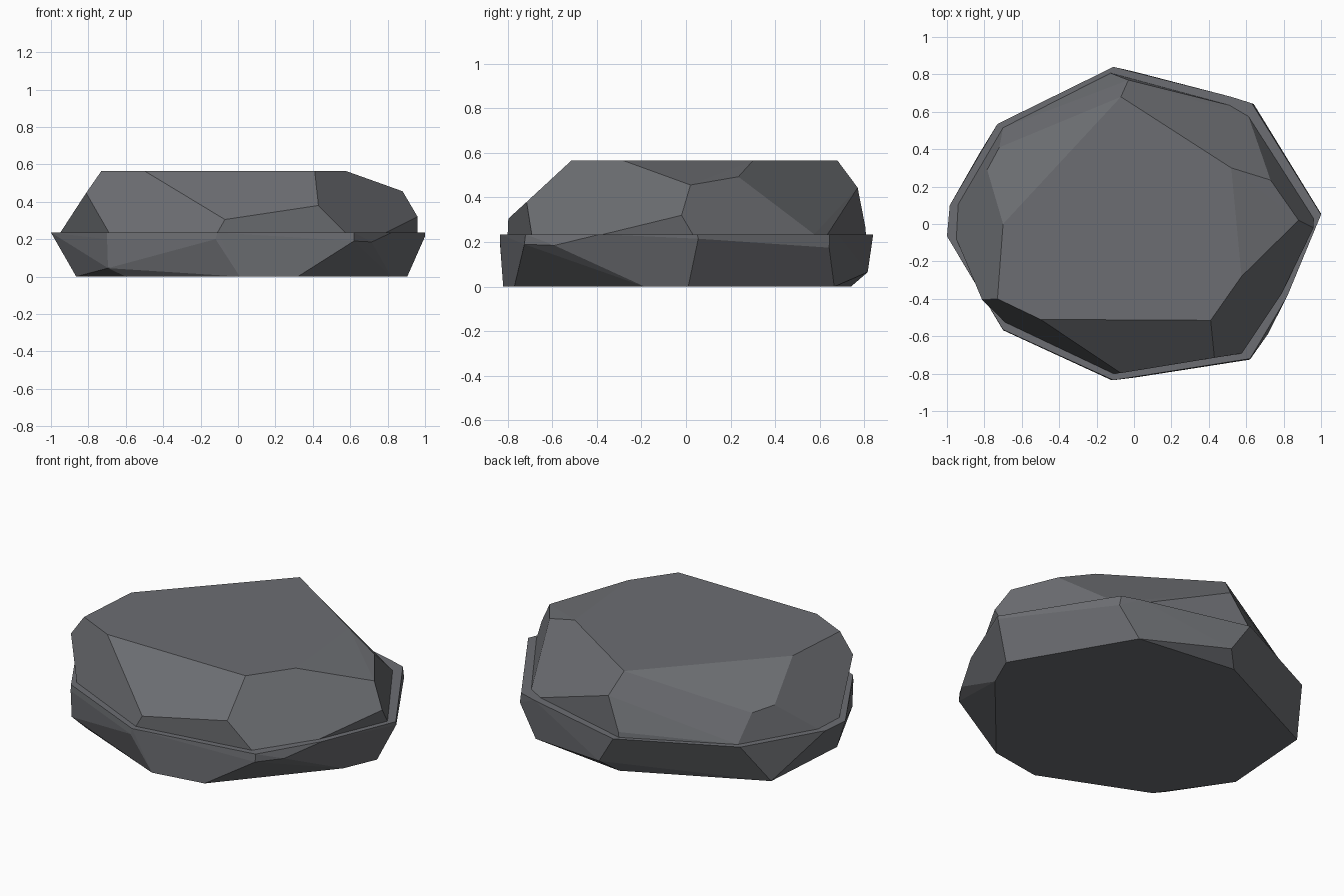
import bpy, bmesh

stone = bpy.data.materials.new("slate_grey")
stone.diffuse_color = (0.15, 0.155, 0.168, 1)


def ring(z, *outline):
    """Lift a flat outline to one height."""
    return [(x, y, z) for x, y in outline]


def chiselled_rock(name, points):
    """Flat-faced boulder: convex hull round its corner points."""
    bm = bmesh.new()
    for p in points:
        bm.verts.new(p)
    hull = bmesh.ops.convex_hull(bm, input=bm.verts)
    loose = [v for v in set(hull["geom_interior"] + hull["geom_unused"])
             if isinstance(v, bmesh.types.BMVert)]
    bmesh.ops.delete(bm, geom=loose, context='VERTS')
    bmesh.ops.dissolve_limit(bm, angle_limit=0.06, verts=bm.verts, edges=bm.edges)
    bmesh.ops.recalc_face_normals(bm, faces=bm.faces)
    mesh = bpy.data.meshes.new(name)
    bm.to_mesh(mesh)
    bm.free()
    mesh.materials.append(stone)
    obj = bpy.data.objects.new(name, mesh)
    bpy.context.collection.objects.link(obj)
    return obj


SEAM = 0.235

# lower slab: base outline, chipped corners, wide seam outline
base = ring(0, (0.01, -0.82), (0.32, -0.77), (0.82, -0.185), (0.905, 0.01),
            (0.52, 0.665), (-0.08, 0.74), (-0.825, 0.38), (-0.865, -0.18), (-0.6, -0.56))
chips = [(-0.12, -0.835, 0.2), (-0.7, -0.568, 0.2), (-0.695, -0.565, 0.045),
         (0.62, -0.725, 0.19), (0.715, -0.59, 0.185), (1.0, 0.055, 0.215),
         (0.64, 0.642, 0.175), (0.0, 0.815, 0.065)]
rim = ring(SEAM, (-1, -0.065), (-0.985, 0.1), (-0.73, 0.535), (-0.11, 0.84),
           (0.52, 0.68), (0.63, 0.645), (1.0, 0.05), (0.82, -0.385),
           (0.62, -0.72), (-0.11, -0.835), (-0.7, -0.565))
chiselled_rock("lower_rock", base + chips + rim)

# upper slab: slightly smaller foot, sloping shoulders, flat crown
foot = ring(SEAM, (-0.95, -0.08), (-0.94, 0.105), (-0.7, 0.515), (-0.125, 0.807),
            (0.51, 0.635), (0.612, 0.575), (0.96, 0.03), (0.79, -0.37),
            (0.575, -0.692), (-0.11, -0.8), (-0.69, -0.525))
shoulders = [(-0.07, -0.797, 0.305), (0.43, -0.715, 0.38), (0.96, -0.02, 0.32),
             (0.88, 0.02, 0.456), (0.73, 0.235, 0.493), (-0.03, 0.77, 0.444),
             (-0.12, 0.805, 0.265), (-0.72, 0.41, 0.388), (-0.785, 0.29, 0.407),
             (-0.812, -0.405, 0.447)]
crown = ring(0.565, (-0.73, -0.4), (-0.5, -0.51), (0.41, -0.515), (0.575, -0.28),
             (0.52, 0.3), (-0.07, 0.68), (-0.7, 0.0))
chiselled_rock("upper_rock", foot + shoulders + crown)
